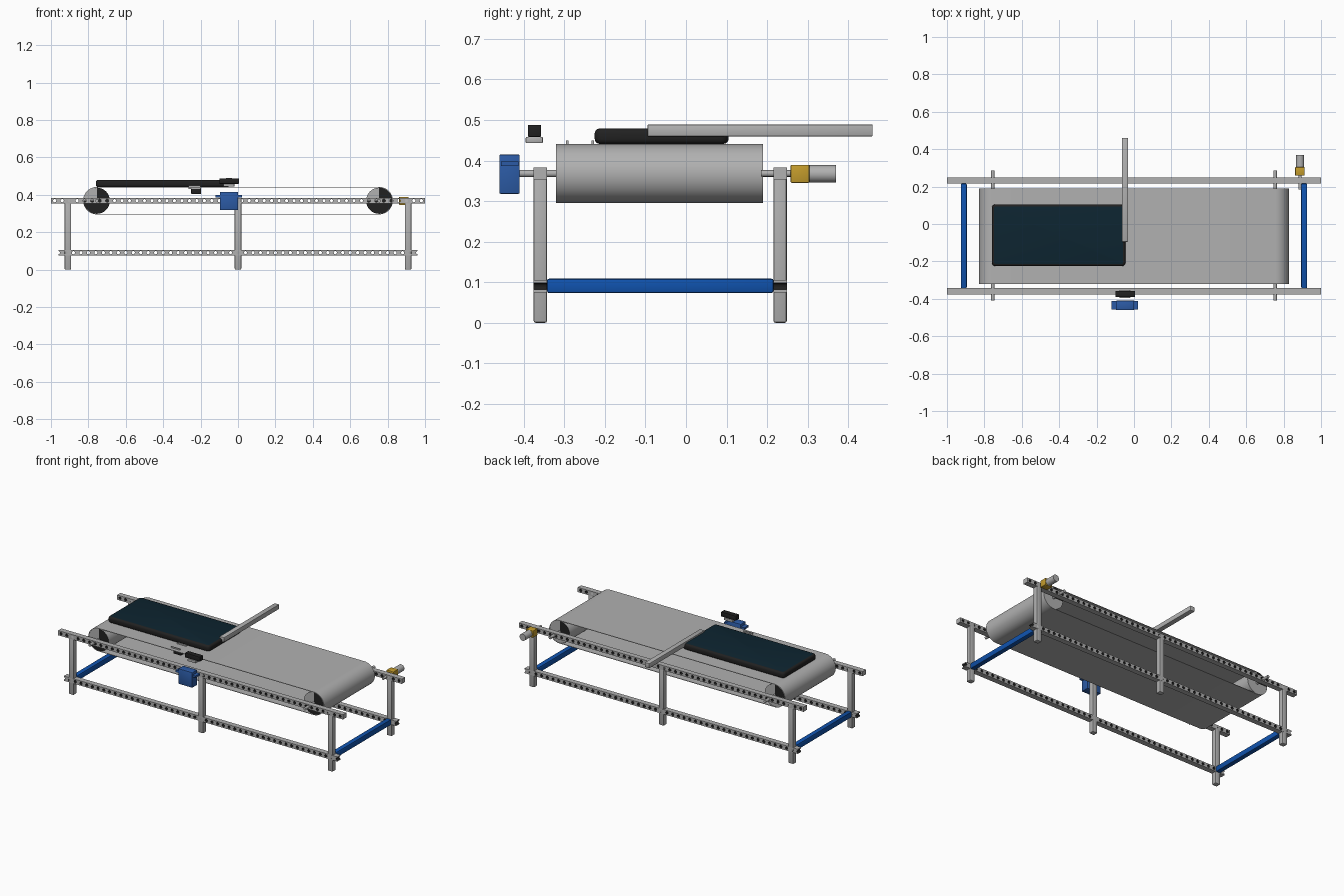
import bpy, bmesh
from math import pi, cos, sin
from mathutils import Matrix

if "Cube" in bpy.data.objects:
    bpy.data.objects.remove(bpy.data.objects["Cube"])


def material(name, rgb):
    m = bpy.data.materials.new(name)
    m.use_nodes = True
    m.diffuse_color = (*rgb, 1)
    m.node_tree.nodes["Principled BSDF"].inputs["Base Color"].default_value = (*rgb, 1)
    return m


GREY = material("light grey metal", (0.44, 0.44, 0.44))
BLACK = material("black plastic", (0.015, 0.015, 0.015))
BLUE = material("bright blue", (0.005, 0.085, 0.42))
SERVO = material("servo blue", (0.025, 0.105, 0.38))
YELLOW = material("gearbox yellow", (0.55, 0.33, 0.025))
SCREEN = material("dark teal glass", (0.004, 0.018, 0.03))

SIDES = {"front": -0.359, "back": 0.232}
AXLE_Z, DRUM_X, DRUM_R = 0.368, 0.755, 0.073
BELT_FRONT, BELT_BACK = -0.32, 0.19


def finish(name, bm, *mats, smooth=False):
    bmesh.ops.recalc_face_normals(bm, faces=bm.faces)
    mesh = bpy.data.meshes.new(name)
    bm.to_mesh(mesh)
    bm.free()
    ob = bpy.data.objects.new(name, mesh)
    bpy.context.collection.objects.link(ob)
    for m in mats:
        mesh.materials.append(m)
    if smooth:
        bpy.ops.object.select_all(action='DESELECT')
        ob.select_set(True)
        bpy.context.view_layer.objects.active = ob
        bpy.ops.object.shade_smooth_by_angle(angle=pi / 5)
    return ob


def box(name, x, y, z, mat, bevel=0.0, segments=2):
    """Box given by (low, high) pairs on each axis."""
    bm = bmesh.new()
    size = [b - a for a, b in (x, y, z)]
    mid = [(a + b) / 2 for a, b in (x, y, z)]
    bmesh.ops.create_cube(bm, size=1, matrix=Matrix.Translation(mid) @ Matrix.Diagonal((*size, 1)))
    if bevel:
        bmesh.ops.bevel(bm, geom=bm.edges[:], offset=bevel, segments=segments,
                        affect='EDGES', profile=0.5)
    return finish(name, bm, mat, smooth=bevel > 0)


def rod(name, x, y, z, r, mat, sides=24):
    """Cylinder along y between the two y values."""
    bm = bmesh.new()
    place = Matrix.Translation((x, sum(y) / 2, z)) @ Matrix.Rotation(pi / 2, 4, 'X')
    bmesh.ops.create_cone(bm, cap_ends=True, segments=sides, radius1=r, radius2=r,
                          depth=y[1] - y[0], matrix=place)
    return finish(name, bm, mat, smooth=True)


def drilled_beam(name, half_length, y, z, half_holes):
    """Row of square cells, each with a round dark bore along y."""
    pitch, high, deep, radius, n = 0.04, 0.015, 0.0168, 0.0085, 16
    first = -half_length if half_holes else -half_length + pitch / 2
    count = round(-2 * first / pitch) + 1
    bm = bmesh.new()

    def pts(cx, k):
        c, s = cos(2 * pi * k / n), sin(2 * pi * k / n)
        m = max(abs(c), abs(s))
        inner = (cx + radius * c, z + radius * s)
        outer = (cx + pitch / 2 * c / m, z + high * s / m)
        return inner, outer

    def quad(*corners, mat=0):
        bm.faces.new([bm.verts.new(p) for p in corners]).material_index = mat

    for i in range(count):
        cx = first + i * pitch
        for k in range(n):
            (a, b), (c, d) = pts(cx, k), pts(cx, k + 1)
            if abs((b[0] + d[0]) / 2) > half_length + 1e-5:
                continue
            for f in (y - deep, y + deep):
                quad((a[0], f, a[1]), (b[0], f, b[1]), (d[0], f, d[1]), (c[0], f, c[1]))
            walls = [(a, c, 1)]
            if abs(b[1] - d[1]) < 1e-6:
                walls.append((b, d, 0))
            for p, q, mat in walls:
                quad((p[0], y - deep, p[1]), (q[0], y - deep, q[1]),
                     (q[0], y + deep, q[1]), (p[0], y + deep, p[1]), mat=mat)
    bmesh.ops.remove_doubles(bm, verts=bm.verts, dist=1e-5)
    bmesh.ops.holes_fill(bm, edges=[e for e in bm.edges if e.is_boundary], sides=0)
    return finish(name, bm, GREY, BLACK)


# Frame: drilled rails, legs and blue cross bars
for side, y in SIDES.items():
    drilled_beam(side + "_upper_rail", 1.0, y, AXLE_Z, False)
    drilled_beam(side + "_lower_rail", 0.96, y, 0.09, True)
    for label, x in (("right", -0.91), ("middle", 0), ("left", 0.91)):
        box(f"{side}_{label}_leg", (x - 0.0175, x + 0.0175), (y - 0.0165, y + 0.0165),
            (0, 0.381), GREY, 0.005)
for label, x in (("right", -0.91), ("left", 0.91)):
    box(label + "_cross_bar", (x - 0.016, x + 0.016), (SIDES["front"] + 0.016, SIDES["back"] - 0.016),
        (0.073, 0.109), BLUE, 0.006)

# Belt: thin open loop around both drums
bm = bmesh.new()
STEPS = 24
rings = []
for r in (DRUM_R, DRUM_R - 0.003):
    for y in (BELT_FRONT, BELT_BACK):
        ring = []
        for end, start in ((1, -pi / 2), (-1, pi / 2)):
            for k in range(STEPS + 1):
                t = start + pi * k / STEPS
                ring.append(bm.verts.new((end * DRUM_X + r * cos(t), y, AXLE_Z + r * sin(t))))
        rings.append(ring)
outer_f, outer_b, inner_f, inner_b = rings
for p, q in ((outer_f, outer_b), (outer_b, inner_b), (inner_b, inner_f), (inner_f, outer_f)):
    for i in range(len(p)):
        j = (i + 1) % len(p)
        bm.faces.new((p[i], p[j], q[j], q[i]))
finish("belt", bm, GREY, smooth=True)

# Drums with dark end sectors, and their axles
for label, x in (("right", -DRUM_X), ("left", DRUM_X)):
    bm = bmesh.new()
    place = Matrix.Translation((x, (BELT_FRONT + BELT_BACK) / 2, AXLE_Z)) @ Matrix.Rotation(pi / 2, 4, 'X')
    bmesh.ops.create_cone(bm, cap_ends=True, cap_tris=True, segments=32, radius1=DRUM_R - 0.003,
                          radius2=DRUM_R - 0.003, depth=BELT_BACK - BELT_FRONT - 0.004, matrix=place)
    bm.normal_update()
    for f in bm.faces:
        c = f.calc_center_median()
        upper_right = c.x < x and c.z > AXLE_Z
        if f.normal.y < -0.9:
            f.material_index = 0 if upper_right else 1
        elif f.normal.y > 0.9:
            f.material_index = 1 if upper_right else 0
    finish(label + "_drum", bm, GREY, BLACK, smooth=True)
    rod(label + "_axle", x, (-0.41, 0.287), AXLE_Z, 0.009, GREY)

# Dark slab with a glass top lying on the belt
bm = bmesh.new()
bmesh.ops.create_cube(bm, size=1, matrix=Matrix.Translation((-0.403, -0.06, 0.46))
                      @ Matrix.Diagonal((0.715, 0.33, 0.038, 1)))
bmesh.ops.bevel(bm, geom=[e for e in bm.edges if abs(e.verts[0].co.z - e.verts[1].co.z) > 0.01],
                offset=0.02, segments=4, affect='EDGES', profile=0.5)
caps = [f for f in bm.faces if len(f.verts) > 4]
bmesh.ops.bevel(bm, geom=[e for f in caps for e in f.edges], offset=0.012, segments=3,
                affect='EDGES', profile=0.5)
bm.normal_update()
top = max(bm.faces, key=lambda f: f.calc_center_median().z)
top.material_index = 1
finish("slab", bm, BLACK, SCREEN, smooth=True)

# Sweeper arm across the belt
box("sweeper_arm", (-0.064, -0.032), (-0.095, 0.46), (0.459, 0.489), GREY, 0.003)

# Servo with mounting flange
box("servo_body", (-0.097, 0.001), (-0.46, -0.41), (0.318, 0.415), SERVO, 0.003)
box("servo_flange", (-0.12, 0.022), (-0.456, -0.413), (0.386, 0.398), SERVO)

# Sensor above the front rail
box("sensor_head", (-0.1, 0.005), (-0.39, -0.357), (0.458, 0.488), BLACK, 0.003)
box("sensor_base", (-0.078, -0.02), (-0.395, -0.353), (0.443, 0.458), GREY, 0.002)

# Small bracket poking through the belt
box("bracket_body", (-0.25, -0.197), (-0.29, -0.225), (0.404, 0.435), BLACK, 0.003)
for label, y in (("front", -0.293), ("back", -0.23)):
    box(label + "_bracket_prong", (-0.264, -0.2), (y - 0.003, y + 0.003), (0.43, 0.449), GREY)

# Drive motor: shaft, gearbox and can
rod("motor_shaft", 0.888, (0.185, 0.262), AXLE_Z, 0.008, GREY)
box("gearbox", (0.862, 0.911), (0.258, 0.304), (0.345, 0.389), YELLOW, 0.002)
rod("motor_can", 0.888, (0.3, 0.37), 0.367, 0.0215, GREY)
